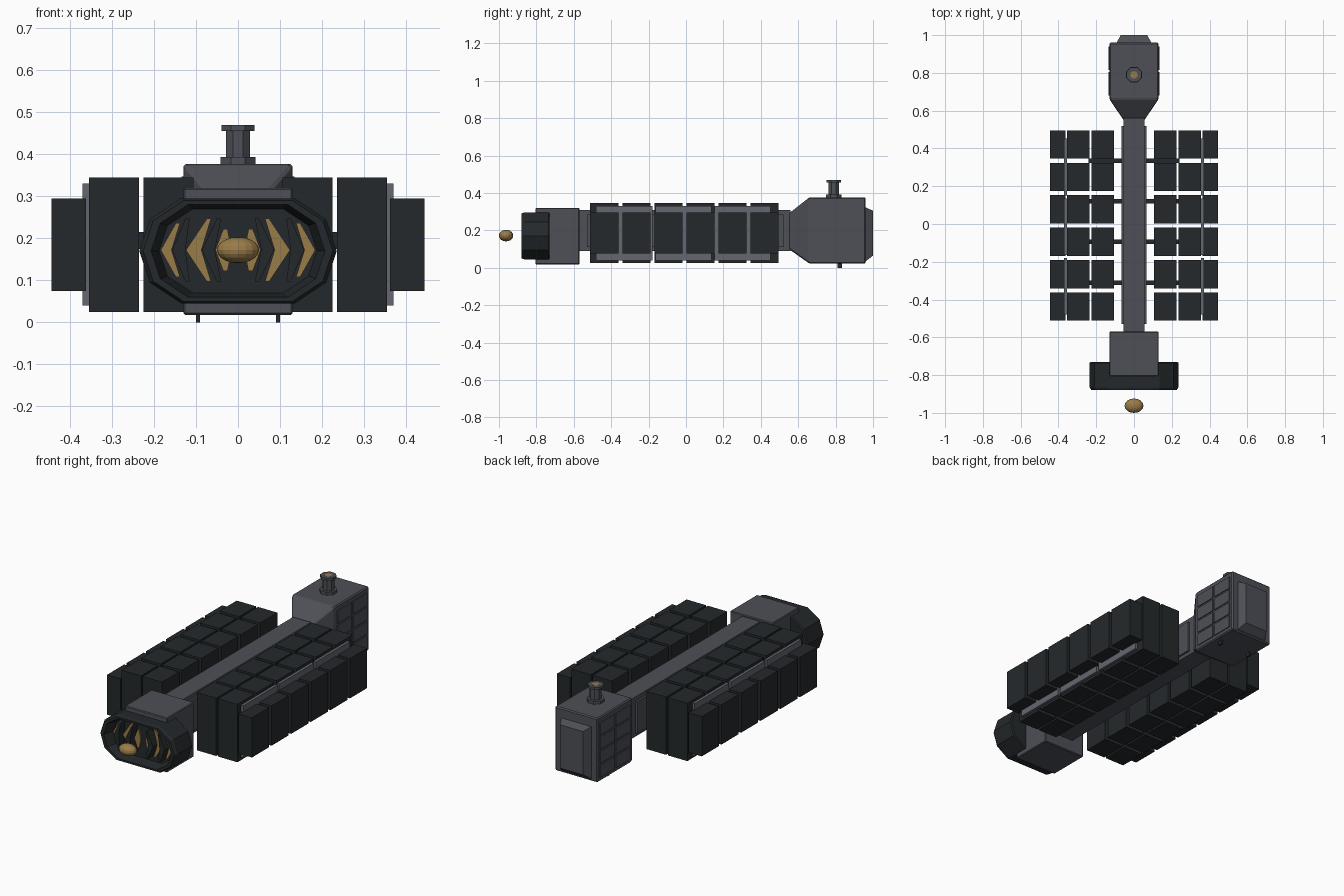
import bpy, bmesh
from math import pi

if "Cube" in bpy.data.objects:
    bpy.data.objects.remove(bpy.data.objects["Cube"])


def material(name, rgb):
    m = bpy.data.materials.new(name)
    m.diffuse_color = (*rgb, 1)
    m.use_nodes = True
    m.node_tree.nodes["Principled BSDF"].inputs["Base Color"].default_value = m.diffuse_color
    return m


HULL = material("hull_grey", (0.075, 0.08, 0.095))
PLATE = material("plate_grey", (0.13, 0.135, 0.16))
DARK = material("dark_cargo", (0.018, 0.022, 0.024))
GOLD = material("gold_glow", (0.32, 0.2, 0.065))


def finish(name, bm, mat, bevel=0):
    bmesh.ops.recalc_face_normals(bm, faces=bm.faces)
    me = bpy.data.meshes.new(name)
    bm.to_mesh(me)
    bm.free()
    me.materials.append(mat)
    ob = bpy.data.objects.new(name, me)
    bpy.context.collection.objects.link(ob)
    if bevel:
        b = ob.modifiers.new("bevel", "BEVEL")
        b.width, b.segments = bevel, 1
    return ob


def loft(name, sections, mat, bevel=0):
    # each section: (y, [(x, z), ...]); consecutive sections are bridged
    bm = bmesh.new()
    rings = [[bm.verts.new((x, y, z)) for x, z in pts] for y, pts in sections]
    n = len(rings[0])
    for a, b in zip(rings, rings[1:]):
        for i in range(n):
            j = (i + 1) % n
            bm.faces.new((a[i], a[j], b[j], b[i]))
    bm.faces.new(rings[0])
    bm.faces.new(rings[-1])
    return finish(name, bm, mat, bevel)


def rect(hx, z0, z1):
    return [(-hx, z0), (hx, z0), (hx, z1), (-hx, z1)]


def box(name, x0, x1, y0, y1, z0, z1, mat, bevel=0):
    pts = [(x0, z0), (x1, z0), (x1, z1), (x0, z1)]
    return loft(name, [(y0, pts), (y1, pts)], mat, bevel)


def pair(name, x0, x1, *rest):
    box(name + "_right", x0, x1, *rest)
    box(name + "_left", -x1, -x0, *rest)


def cyl(name, r, y, z0, z1, mat, sides=8):
    bpy.ops.mesh.primitive_cylinder_add(vertices=sides, radius=r, depth=z1 - z0,
                                        location=(0, y, (z0 + z1) / 2),
                                        rotation=(0, 0, pi / sides))
    ob = bpy.context.object
    ob.name = name
    ob.data.materials.append(mat)


# spine with side rails
box("spine", -0.055, 0.055, -0.58, 0.56, 0.09, 0.31, HULL)
pair("spine_rail", 0.05, 0.066, -0.53, 0.52, 0.11, 0.285, HULL)

# command head: taper, body and nose
loft("head", [(0.55, rect(0.055, 0.10, 0.29)), (0.66, rect(0.13, 0.022, 0.377)),
              (0.96, rect(0.13, 0.022, 0.377))], HULL, 0.006)
loft("nose", [(0.955, rect(0.095, 0.03, 0.325)), (1.0, rect(0.07, 0.065, 0.305))], HULL)
box("nose_panel", -0.055, 0.055, 0.99, 1.0, 0.085, 0.285, HULL)

# hull panels on head sides
for i in range(2):
    for j in range(4):
        y, z = 0.68 + i * 0.135, 0.045 + j * 0.078
        pair(f"head_panel_{i}_{j}", 0.125, 0.135, y, y + 0.125, z, z + 0.068, HULL)

# sensor mast and belly nubs
cyl("mast_base", 0.045, 0.79, 0.375, 0.393, HULL)
cyl("mast_column", 0.031, 0.79, 0.39, 0.46, HULL)
cyl("mast_cap", 0.042, 0.79, 0.455, 0.469, HULL)
cyl("mast_light", 0.02, 0.79, 0.46, 0.47, GOLD)
pair("belly_nub", 0.09, 0.1, 0.81, 0.835, 0.0, 0.025, DARK)

# engine block
box("engine_block", -0.13, 0.13, -0.805, -0.57, 0.018, 0.32, HULL, 0.004)


# engine bell, hollow at the front
def bell(s):
    half = [(0.135, -0.125), (0.21, -0.075), (0.235, 0.0), (0.21, 0.075), (0.135, 0.125)]
    pts = half + [(-x, z) for x, z in reversed(half)]
    return [(x * s, 0.17 + z * s) for x, z in pts]


loft("engine_bell", [(-0.82, bell(0.8)), (-0.88, bell(0.88)), (-0.88, bell(0.96)),
                     (-0.865, bell(1)), (-0.735, bell(1)), (-0.73, bell(0.97))], DARK)


# chevron vanes inside the bell, dark and glowing in turn
def chevron(name, xo, xm, xi, h, y0, mat):
    for s, side in ((1, "right"), (-1, "left")):
        pts = [(xo, 0.172 + h), (xm, 0.172), (xo, 0.172 - h),
               (xo - 0.01, 0.172 - h), (xi, 0.172), (xo - 0.01, 0.172 + h)]
        loft(f"{name}_{side}", [(y0, [(s * x, z) for x, z in pts]),
                                (-0.81, [(s * x, z) for x, z in pts])], mat)


chevron("glow_vane_outer", 0.148, 0.184, 0.158, 0.064, -0.83, GOLD)
chevron("dark_vane_outer", 0.125, 0.157, 0.125, 0.075, -0.865, DARK)
chevron("glow_vane_middle", 0.074, 0.124, 0.087, 0.075, -0.83, GOLD)
chevron("dark_vane_inner", 0.05, 0.086, 0.055, 0.075, -0.865, DARK)
chevron("glow_vane_inner", 0.035, 0.054, 0.015, 0.05, -0.83, GOLD)

# exhaust glow
bpy.ops.mesh.primitive_uv_sphere_add(segments=16, ring_count=10, radius=1, location=(0, -0.962, 0.172))
glow = bpy.context.object
glow.name = "exhaust_glow"
glow.scale = (0.05, 0.038, 0.031)
glow.data.materials.append(GOLD)

# cargo containers: six rows, three columns per side
COLUMNS = [(0.106, 0.225, 0.025, 0.345), (0.236, 0.355, 0.025, 0.345), (0.362, 0.444, 0.075, 0.295)]
for row in range(6):
    y = -0.512 + row * 0.1715
    for c, (x0, x1, z0, z1) in enumerate(COLUMNS):
        pair(f"container_{row}_{c}", x0, x1, y, y + 0.15, z0, z1, DARK)

# grey frames behind the outer containers
for k in range(3):
    y = -0.48 + k * 0.316
    pair(f"cargo_frame_{k}", 0.354, 0.37, y, y + 0.3, 0.04, 0.33, PLATE)

# struts holding the cargo
for k, y in enumerate((0.335, 0.12, -0.095, -0.31)):
    pair(f"cargo_strut_{k}", 0.05, 0.24, y - 0.012, y + 0.012, 0.175, 0.215, DARK)
